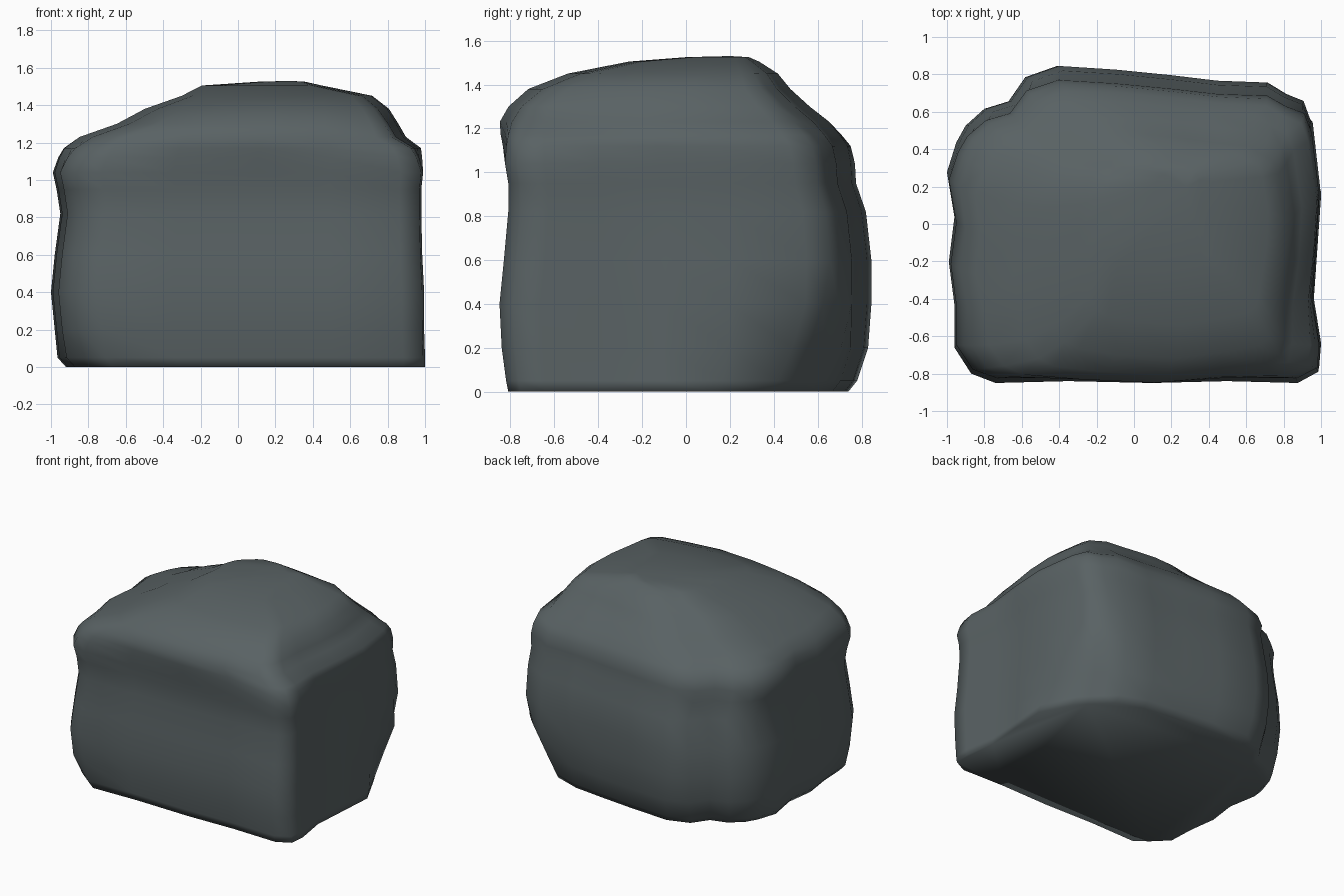
import bpy, bmesh
from mathutils import Vector

if "Cube" in bpy.data.objects:
    bpy.data.objects.remove(bpy.data.objects["Cube"])

# plan outline of the boulder, seen from above
PLAN = [(-1, .28), (-.95, .44), (-.9, .53), (-.8, .62), (-.67, .66), (-.58, .79),
        (-.41, .85), (-.1, .83), (.2, .8), (.45, .77), (.72, .76), (.82, .7), (.92, .66),
        (.96, .55), (1, .2), (.98, -.1), (.96, -.4), (1, -.66), (.99, -.79), (.88, -.85),
        (.5, -.84), (.1, -.85), (-.35, -.84), (-.74, -.85), (-.87, -.8), (-.96, -.66),
        (-.96, -.43), (-.99, -.2), (-.96, .04)]

# height, x min, x max, y min, y max, corner roundness
LAYERS = [(0, -.92, 1, -.81, .74, 0), (.05, -.965, 1, -.82, .78, 0),
          (.2, -.98, .995, -.84, .83, 0), (.4, -1, .995, -.85, .845, 0),
          (.6, -.98, .985, -.83, .845, 0), (.82, -.95, .98, -.81, .82, 0),
          (.95, -.97, .98, -.81, .775, 0), (1.04, -.99, .99, -.825, .77, 0),
          (1.12, -.965, .985, -.835, .755, .08), (1.17, -.94, .98, -.845, .72, .18),
          (1.23, -.86, .9, -.85, .67, .3), (1.3, -.66, .86, -.81, .58, .35),
          (1.38, -.51, .81, -.72, .49, .45), (1.45, -.31, .72, -.54, .43, .5),
          (1.505, -.2, .45, -.26, .34, .6), (1.525, .1, .36, 0, .29, .8)]

# worn corners near the ground: horizontal direction, limit at z = 0, slope
CHIPS = [((1, 1), 1.27, .6), ((-1, -1), 1.5, 1.0), ((-1, 1), 1.38, .6)]


def ring_point(px, py, layer):
    z, x0, x1, y0, y1, rnd = layer
    u, v = px, py / .85
    if u > 0 and v > 0:  # the back right shoulder stays squarer
        rnd *= .35
    k = 1 + rnd * (1 / max(1, (u * u + v * v) ** .5) - 1)
    x = (x0 + x1) / 2 + u * k * (x1 - x0) / 2
    y = (y0 + y1) / 2 + v * k * (y1 - y0) / 2
    for (dx, dy), limit, slope in CHIPS:
        over = x * dx + y * dy - limit - slope * z
        if over > 0:
            x -= dx * over / 2
            y -= dy * over / 2
    return Vector((x, y, z))


# loft the layers into one closed body
bm = bmesh.new()
rings = [[bm.verts.new(ring_point(x, y, l)) for x, y in PLAN] for l in LAYERS]
n = len(PLAN)
for a, b in zip(rings, rings[1:]):
    for i in range(n):
        j = (i + 1) % n
        bm.faces.new((a[i], a[j], b[j], b[i]))
bm.faces.new(rings[0])
peak = bm.verts.new((.28, .2, 1.53))
for i in range(n):
    bm.faces.new((rings[-1][i], rings[-1][(i + 1) % n], peak))
bmesh.ops.recalc_face_normals(bm, faces=bm.faces)

mesh = bpy.data.meshes.new("boulder")
bm.to_mesh(mesh)
bm.free()
mesh.polygons.foreach_set("use_smooth", [True] * len(mesh.polygons))
boulder = bpy.data.objects.new("boulder", mesh)
bpy.context.collection.objects.link(boulder)

# dark slate stone
stone = bpy.data.materials.new("stone")
stone.diffuse_color = (.1, .122, .127, 1)
stone.use_nodes = True
stone.node_tree.nodes["Principled BSDF"].inputs["Base Color"].default_value = stone.diffuse_color
mesh.materials.append(stone)
